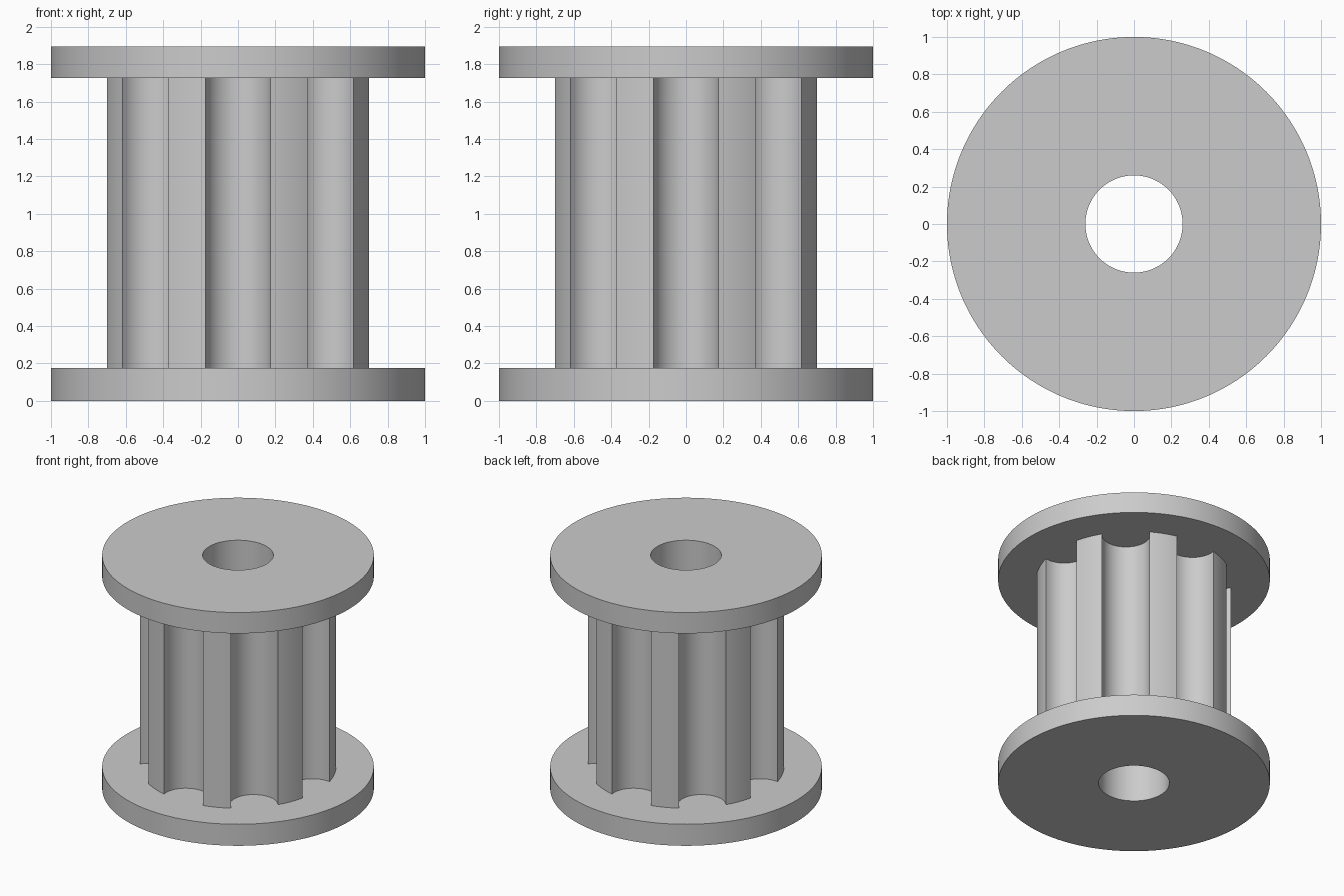
import bpy
import bmesh
from math import sin, cos, pi, radians, atan2, hypot

cube = bpy.data.objects.get("Cube")
if cube:
    bpy.data.objects.remove(cube, do_unlink=True)

TEETH = 8
LAND_STEPS = 8       # segments along the outer face of each tooth
GROOVE_STEPS = 16    # segments along each rounded groove
COUNT = TEETH * (LAND_STEPS + GROOVE_STEPS)
BORE_RADIUS = 0.26

grey = bpy.data.materials.new("plain grey")
grey.use_nodes = True
grey.diffuse_color = (0.6, 0.6, 0.6, 1)
grey.node_tree.nodes["Principled BSDF"].inputs["Base Color"].default_value = (0.6, 0.6, 0.6, 1)


def polar(radius, angle):
    return radius * cos(angle), radius * sin(angle)


def circle(radius):
    return [polar(radius, 2 * pi * i / COUNT) for i in range(COUNT)]


def toothed_outline():
    """Outline of the drum: round-bottomed grooves between flat-topped teeth."""
    chord, half_width, centre = 0.70, 0.175, 0.67
    outer = hypot(chord, half_width)
    half_angle = atan2(half_width, chord)
    groove_radius = hypot(chord - centre, half_width)
    start = atan2(half_width, chord - centre)
    pitch = 2 * pi / TEETH
    points = []
    for tooth in range(TEETH):
        phi = tooth * pitch
        cx, cy = polar(centre, phi)
        for i in range(GROOVE_STEPS):
            t = -start - (2 * pi - 2 * start) * i / GROOVE_STEPS
            dx, dy = polar(groove_radius, phi + t)
            points.append((cx + dx, cy + dy))
        for i in range(LAND_STEPS):
            t = half_angle + (pitch - 2 * half_angle) * i / LAND_STEPS
            points.append(polar(outer, phi + t))
    # Start half a groove in, so outline and bore points line up
    shift = GROOVE_STEPS // 2
    return points[shift:] + points[:shift]


def bored_prism(name, outline, bottom, top):
    """Extrude an outline upwards with the round bore left open."""
    bm = bmesh.new()
    bore = circle(BORE_RADIUS)
    loops = [[bm.verts.new((x, y, z)) for x, y in ring]
             for ring, z in ((outline, bottom), (outline, top), (bore, top), (bore, bottom))]
    for k in range(4):
        a, b = loops[k], loops[(k + 1) % 4]
        for i in range(COUNT):
            j = (i + 1) % COUNT
            bm.faces.new((a[i], a[j], b[j], b[i]))
    bmesh.ops.recalc_face_normals(bm, faces=bm.faces)
    mesh = bpy.data.meshes.new(name)
    bm.to_mesh(mesh)
    bm.free()
    mesh.materials.append(grey)
    obj = bpy.data.objects.new(name, mesh)
    bpy.context.collection.objects.link(obj)
    bpy.ops.object.select_all(action="DESELECT")
    obj.select_set(True)
    bpy.context.view_layer.objects.active = obj
    bpy.ops.object.shade_smooth_by_angle(angle=radians(30))


# Two flanges and the grooved drum between them
bored_prism("bottom_flange", circle(1), 0, 0.175)
bored_prism("toothed_drum", toothed_outline(), 0.175, 1.725)
bored_prism("top_flange", circle(1), 1.725, 1.895)
